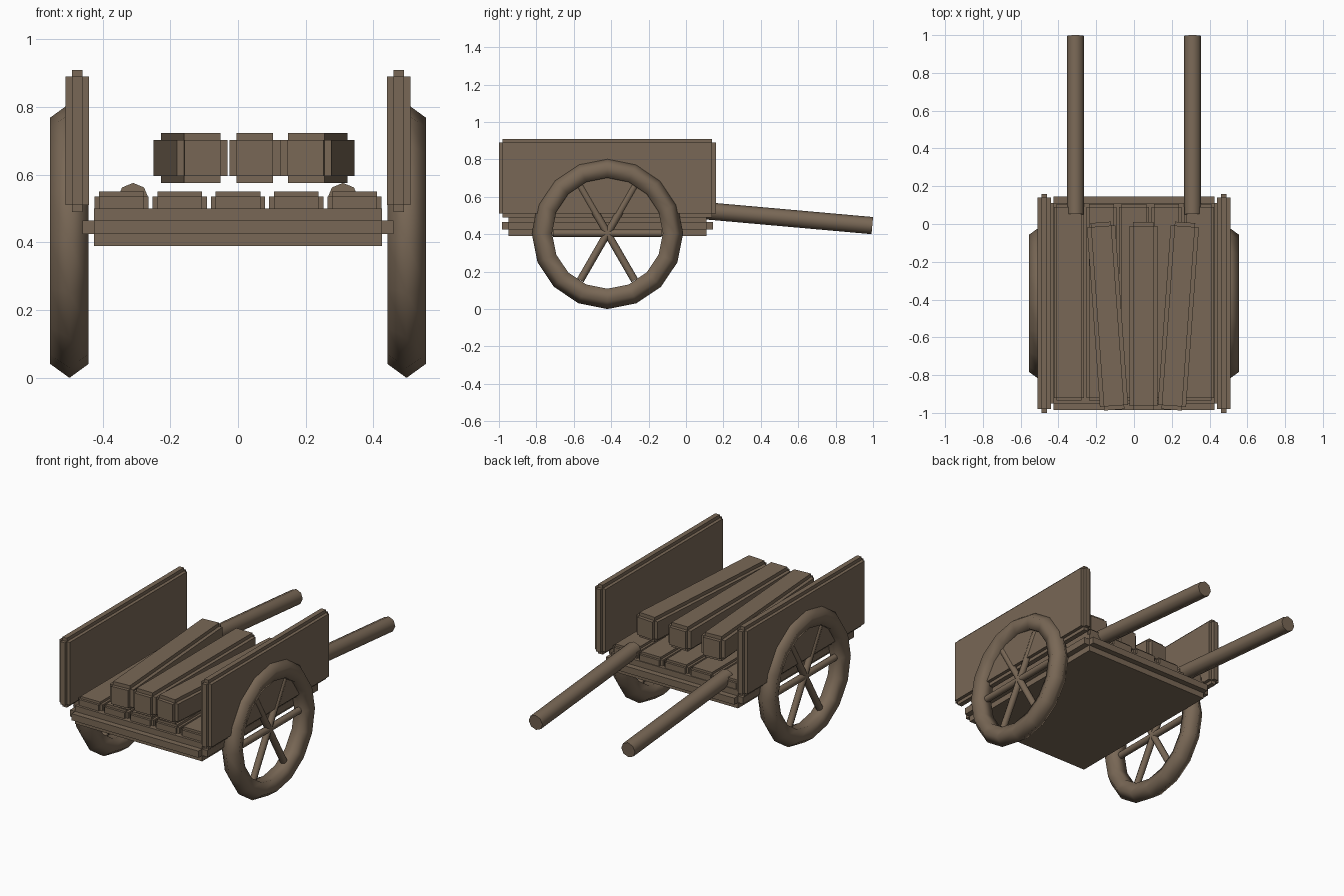
import bpy, bmesh, math
from mathutils import Vector, Matrix

cube = bpy.data.objects.get("Cube")
if cube:
    bpy.data.objects.remove(cube, do_unlink=True)

wood = bpy.data.materials.new("weathered_wood")
wood.use_nodes = True
colour = (0.19, 0.137, 0.092, 1)
wood.diffuse_color = colour
wood.node_tree.nodes["Principled BSDF"].inputs["Base Color"].default_value = colour


def add_object(name, bm, smooth=False):
    mesh = bpy.data.meshes.new(name)
    bmesh.ops.recalc_face_normals(bm, faces=bm.faces)
    for face in bm.faces:
        face.smooth = smooth and len(face.verts) == 4
    bm.to_mesh(mesh)
    bm.free()
    mesh.materials.append(wood)
    obj = bpy.data.objects.new(name, mesh)
    bpy.context.collection.objects.link(obj)
    return obj


def stepped_block(name, low, high, step, turn=0):
    """Timber block whose six faces are raised from a smaller core."""
    low, high = Vector(low), Vector(high)
    size = high - low - Vector((2, 2, 2)) * step
    bm = bmesh.new()
    bmesh.ops.create_cube(bm, size=1)
    bmesh.ops.scale(bm, vec=size, verts=bm.verts)
    bm.normal_update()
    raised = bmesh.ops.extrude_discrete_faces(bm, faces=bm.faces[:])["faces"]
    for face in raised:
        bmesh.ops.translate(bm, vec=face.normal * step, verts=face.verts)
    # close the sides of each raised face down to the core
    bmesh.ops.remove_doubles(bm, verts=bm.verts, dist=0.0001)
    obj = add_object(name, bm)
    obj.location = (low + high) / 2
    obj.rotation_euler.z = math.radians(turn)
    return obj


def rod(bm, start, end, radius, sides):
    start, end = Vector(start), Vector(end)
    along = end - start
    matrix = Matrix.Translation((start + end) / 2) @ along.to_track_quat("Z", "Y").to_matrix().to_4x4()
    bmesh.ops.create_cone(bm, cap_ends=True, segments=sides, radius1=radius,
                          radius2=radius, depth=along.length, matrix=matrix)


# Cart bed and floor planks
stepped_block("cart_bed", (-0.46, -0.985, 0.39), (0.46, 0.145, 0.5), 0.035)
for i in range(5):
    x = (i - 2) * 0.172
    stepped_block(f"floor_plank_{i + 1}", (x - 0.08, -0.935, 0.44), (x + 0.08, 0.105, 0.55), 0.014)

# Loose beams lying above the floor
for i, (x, turn) in enumerate([(-0.14, 4.1), (0.05, 0), (0.235, -4.1)]):
    stepped_block(f"cargo_beam_{i + 1}", (x - 0.075, -0.985, 0.575), (x + 0.075, 0.01, 0.724), 0.021, turn)

for side, sign in (("left", 1), ("right", -1)):
    # Side boards
    x = sign * 0.475
    stepped_block(f"{side}_side_board", (x - 0.035, -1, 0.49), (x + 0.035, 0.16, 0.91), 0.02)

    # Pull handles
    bm = bmesh.new()
    rod(bm, (sign * 0.31, 0.05, 0.53), (sign * 0.31, 0.996, 0.446), 0.046, 8)
    add_object(f"{side}_handle", bm, smooth=True)

    # Wheel rims
    centre = Vector((sign * 0.498, -0.42, 0.405))
    bpy.ops.mesh.primitive_torus_add(major_segments=16, minor_segments=5, major_radius=0.345,
                                     minor_radius=0.06, location=centre,
                                     rotation=(0, math.pi / 2, 0))
    rim = bpy.context.object
    rim.name = f"{side}_wheel_rim"
    rim.data.materials.append(wood)
    bpy.ops.object.shade_smooth()

    # Wheel spokes
    bm = bmesh.new()
    for k in range(3):
        angle = k * math.pi / 3
        reach = Vector((0, math.cos(angle), math.sin(angle))) * 0.29
        rod(bm, centre - reach, centre + reach, 0.02, 8)
    add_object(f"{side}_wheel_spokes", bm, smooth=True)
